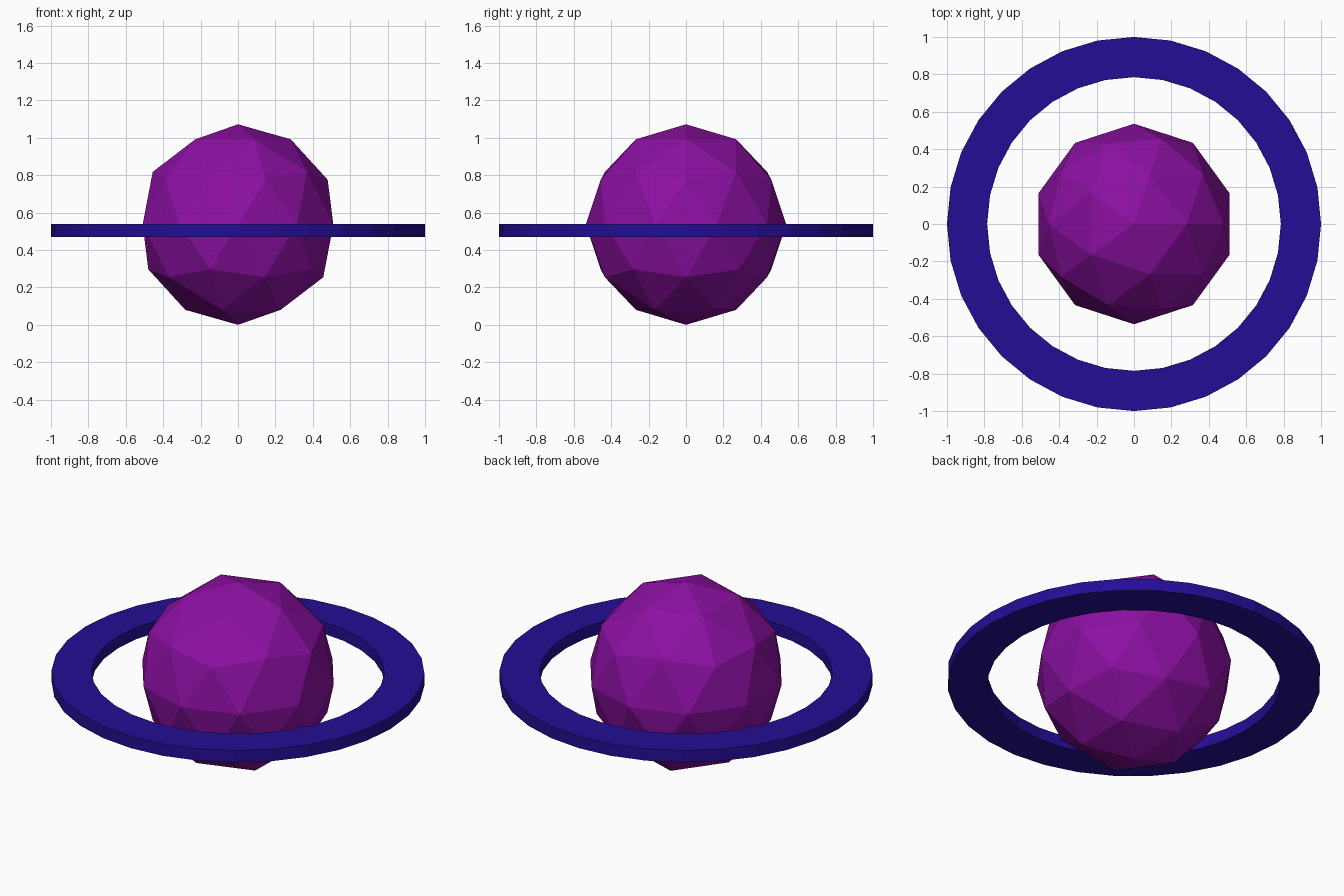
import bpy, bmesh
from math import cos, sin, tau

if "Cube" in bpy.data.objects:
    bpy.data.objects.remove(bpy.data.objects["Cube"])

R = 0.536                      # planet radius
OUTER, INNER = 1.0, 0.785      # ring radii
TOP, BOTTOM = 0.54, 0.47       # ring heights
SIDES = 32


def colour(obj, name, rgb):
    mat = bpy.data.materials.new(name)
    mat.diffuse_color = (*rgb, 1)
    mat.use_nodes = True
    mat.node_tree.nodes["Principled BSDF"].inputs["Base Color"].default_value = mat.diffuse_color
    obj.data.materials.append(mat)


# Planet: faceted icosphere
bpy.ops.mesh.primitive_ico_sphere_add(subdivisions=2, radius=R, location=(0, 0, R))
planet = bpy.context.object
planet.name = "planet"
colour(planet, "purple", (0.26, 0.005, 0.36))

# Ring: rectangular section swept around the planet
bm = bmesh.new()
section = [(INNER, BOTTOM), (OUTER, BOTTOM), (OUTER, TOP), (INNER, TOP)]
loops = [[bm.verts.new((r * cos(tau * i / SIDES), r * sin(tau * i / SIDES), z))
          for r, z in section] for i in range(SIDES)]
for i in range(SIDES):
    a, b = loops[i], loops[(i + 1) % SIDES]
    for j in range(4):
        k = (j + 1) % 4
        bm.faces.new((a[j], b[j], b[k], a[k]))
bmesh.ops.recalc_face_normals(bm, faces=bm.faces)
mesh = bpy.data.meshes.new("ring")
bm.to_mesh(mesh)
bm.free()
ring = bpy.data.objects.new("ring", mesh)
bpy.context.collection.objects.link(ring)
colour(ring, "deep_blue", (0.018, 0.004, 0.30))
